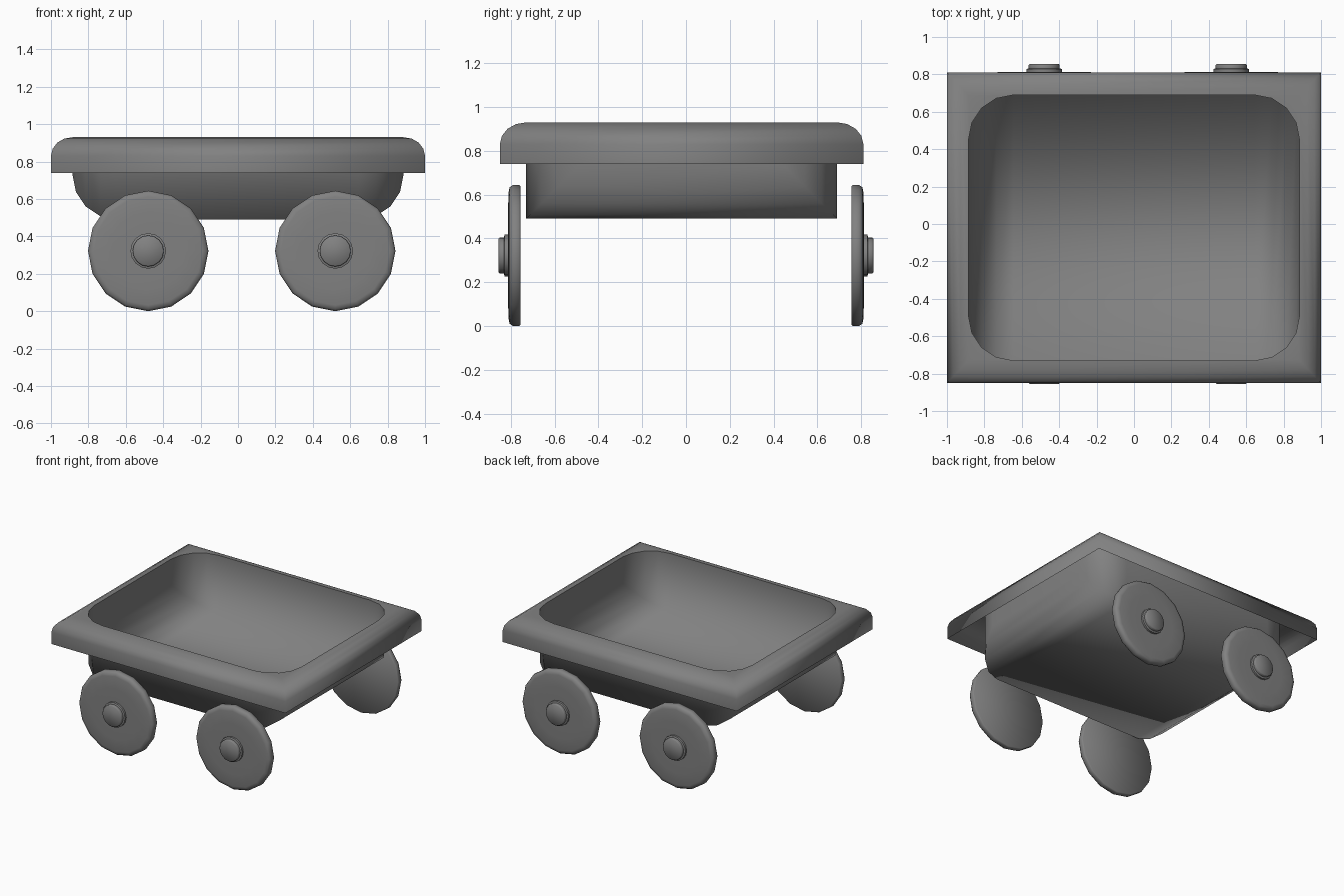
import bpy, bmesh, math

cube = bpy.data.objects.get("Cube")
if cube:
    bpy.data.objects.remove(cube, do_unlink=True)

grey = bpy.data.materials.new("plain_grey")
grey.use_nodes = True
GREY = (0.22, 0.22, 0.22, 1)
grey.diffuse_color = GREY
grey.node_tree.nodes["Principled BSDF"].inputs["Base Color"].default_value = GREY

STEPS = 4
ARC = [math.pi / 2 * i / STEPS for i in range(STEPS + 1)]
CY = -0.02                      # middle of the tray in y
IN_X, IN_Y = 0.885, 0.71        # half size of the opening
R = 0.24                        # corner radius of the tub
TOP, RIM_LOW, FLOOR = 0.93, 0.74, 0.49


def finish(name, bm, angle=None):
    """Turn a bmesh into a smooth shaded grey object."""
    mesh = bpy.data.meshes.new(name)
    bm.to_mesh(mesh)
    bm.free()
    mesh.materials.append(grey)
    obj = bpy.data.objects.new(name, mesh)
    bpy.context.collection.objects.link(obj)
    bpy.ops.object.select_all(action="DESELECT")
    obj.select_set(True)
    bpy.context.view_layer.objects.active = obj
    if angle:
        bpy.ops.object.shade_smooth_by_angle(angle=math.radians(angle))
    else:
        bpy.ops.object.shade_smooth()
    return obj


def bridge(bm, a, b, closed=False):
    """Join two rows of vertices with quads."""
    n = len(a)
    for i in range(n if closed else n - 1):
        j = (i + 1) % n
        bm.faces.new((a[i], a[j], b[j], b[i]))


# Tub: U-shaped sections along x, rounded both in plan and in elevation
bm = bmesh.new()
half = [(IN_X - R * (1 - math.cos(t)), R * (1 - math.sin(t))) for t in ARC]
stations = [(-x, d) for x, d in half] + [(x, d) for x, d in reversed(half)]
rows = []
for x, d in stations:
    y = IN_Y - d
    section = [(-y, TOP), (-y, FLOOR + d), (y, FLOOR + d), (y, TOP)]
    rows.append([bm.verts.new((x, CY + sy, sz)) for sy, sz in section])
for a, b in zip(rows, rows[1:]):
    bridge(bm, a, b)
bm.faces.new(rows[0][::-1])
bm.faces.new(rows[-1])
for f in bm.faces:
    f.normal_update()
floor = min(bm.faces, key=lambda f: f.calc_center_median().z)
if floor.normal.z < 0:
    bmesh.ops.reverse_faces(bm, faces=bm.faces[:])
finish("tray_tub", bm)

# Rim: mitred hollow shell with a rounded shoulder, open underneath
bm = bmesh.new()
SIGNS = [(-1, -1), (1, -1), (1, 1), (-1, 1)]
levels = [(1.0, 0.83, RIM_LOW)]
for t in ARC:
    c = math.cos(t)
    levels.append((IN_X + (1 - IN_X) * c, IN_Y + 0.12 * c, TOP - 0.1 * (1 - math.sin(t))))
rings = [[bm.verts.new((sx * x, CY + sy * y, z)) for sx, sy in SIGNS] for x, y, z in levels]
for a, b in zip(rings, rings[1:]):
    bridge(bm, a, b, closed=True)
# flat corner webs between the rim and the rounded opening
for corner, (sx, sy) in zip(rings[-1], SIGNS):
    arc = [bm.verts.new((sx * x, CY + sy * (IN_Y - d), TOP)) for x, d in half]
    for p, q in zip(arc, arc[1:]):
        bm.faces.new((corner, p, q) if sx * sy < 0 else (corner, q, p))
for f in bm.faces:
    f.normal_update()
    if f.calc_center_median().z > TOP - 0.001 and f.normal.z < 0:
        f.normal_flip()
finish("tray_rim", bm)

# Wheels: lathed disc with a collar and a hub cap; profile is (radius, y distance)
PROFILE = [(0.315, 0.755), (0.322, 0.762), (0.322, 0.79), (0.312, 0.805), (0.29, 0.81),
           (0.2, 0.813), (0.095, 0.813), (0.095, 0.828), (0.083, 0.832),
           (0.083, 0.85), (0.078, 0.855)]
SIDES = 16


def wheel(name, x, side):
    bm = bmesh.new()
    loops = []
    for r, d in PROFILE:
        loops.append([bm.verts.new((x + r * math.cos(k * math.tau / SIDES), side * d,
                                    0.322 + r * math.sin(k * math.tau / SIDES)))
                      for k in range(SIDES)])
    for a, b in zip(loops, loops[1:]):
        bridge(bm, a, b, closed=True)
    bm.faces.new(loops[0])
    bm.faces.new(loops[-1])
    bmesh.ops.recalc_face_normals(bm, faces=bm.faces[:])
    finish(name, bm, angle=50)


for end, x in (("right", -0.48), ("left", 0.52)):
    for place, side in (("front", -1), ("back", 1)):
        wheel(f"{place}_{end}_wheel", x, side)
